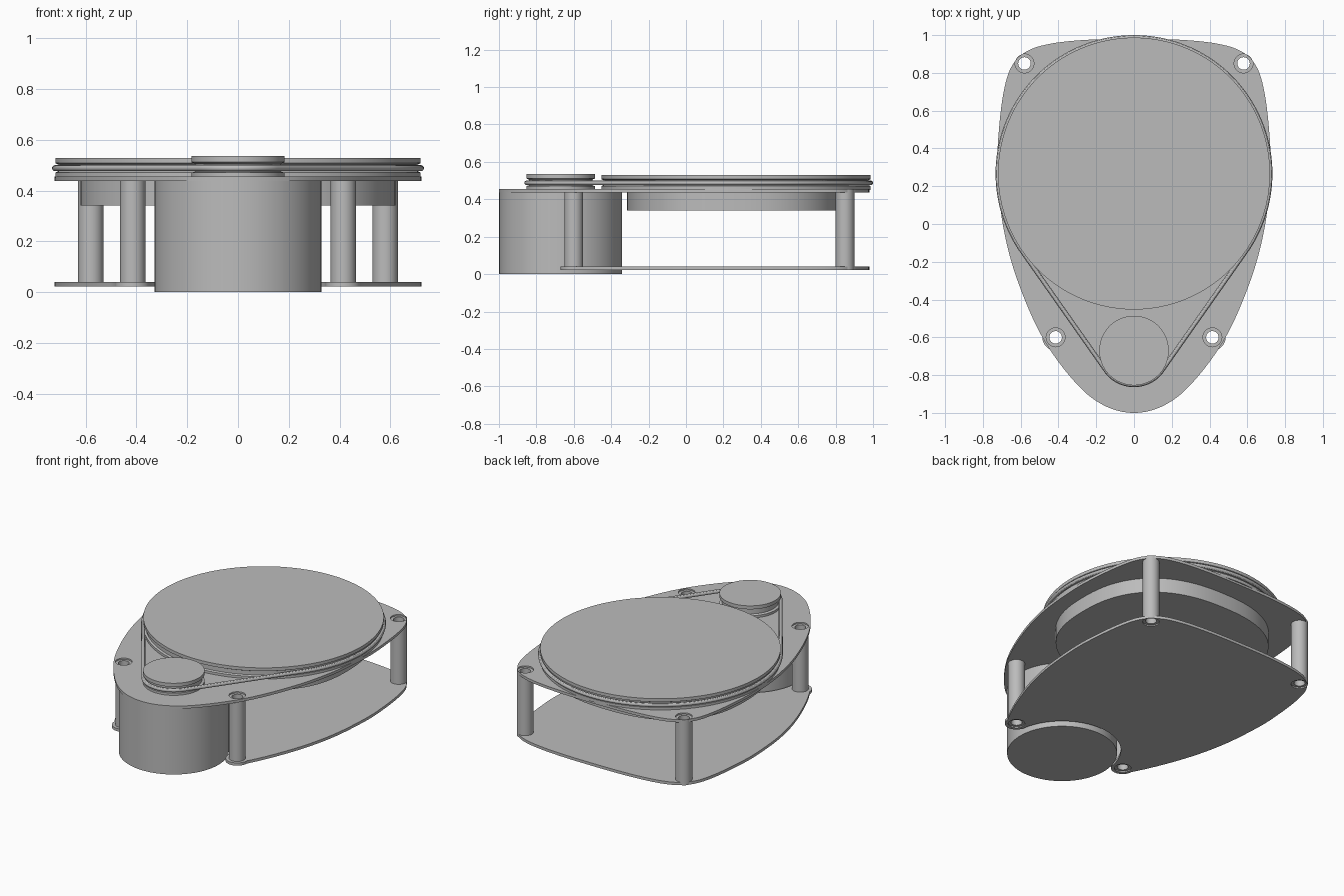
import bpy
import bmesh
from math import sin, cos, asin, atan2, hypot, pi, radians
from mathutils import Vector

if "Cube" in bpy.data.objects:
    bpy.data.objects.remove(bpy.data.objects["Cube"], do_unlink=True)

grey = bpy.data.materials.new("plain_grey")
grey.use_nodes = True
grey.diffuse_color = (0.5, 0.5, 0.5, 1)
grey.node_tree.nodes["Principled BSDF"].inputs["Base Color"].default_value = (0.5, 0.5, 0.5, 1)

PLATTER_Y, PLATTER_R = 0.267, 0.72
MOTOR_Y, PULLEY_R = -0.67, 0.184
POSTS = [(0.58, 0.85), (-0.58, 0.85), (0.415, -0.6), (-0.415, -0.6)]
POST_R, BORE_R = 0.05, 0.033
parts = []


def finish(name, bm):
    """Clean a bmesh and turn it into a named part."""
    bmesh.ops.remove_doubles(bm, verts=bm.verts, dist=0.0001)
    bmesh.ops.recalc_face_normals(bm, faces=bm.faces)
    mesh = bpy.data.meshes.new(name)
    bm.to_mesh(mesh)
    bm.free()
    mesh.materials.append(grey)
    obj = bpy.data.objects.new(name, mesh)
    bpy.context.collection.objects.link(obj)
    parts.append(obj)
    return obj


def lathe(name, profile, x, y, closed=False, steps=96):
    """Spin an (r, z) profile around a vertical axis at x, y."""
    bm = bmesh.new()
    verts = [bm.verts.new((x + r, y, z)) for r, z in profile]
    edges = [bm.edges.new(pair) for pair in zip(verts, verts[1:])]
    if closed:
        edges.append(bm.edges.new((verts[-1], verts[0])))
    bmesh.ops.spin(bm, geom=verts + edges, cent=(x, y, 0), axis=(0, 0, 1),
                   angle=2 * pi, steps=steps)
    return finish(name, bm)


def from_curve(name, loops, z, dims, extrude=0, bevel=0):
    """Make a filled flat plate or a round cord from closed loops."""
    curve = bpy.data.curves.new(name + "_path", "CURVE")
    curve.dimensions = dims
    curve.extrude, curve.bevel_depth, curve.bevel_resolution = extrude, bevel, 4
    if dims == "2D":
        curve.fill_mode = "BOTH"
    for loop in loops:
        spline = curve.splines.new("POLY")
        spline.points.add(len(loop) - 1)
        for point, (x, y) in zip(spline.points, loop):
            point.co = (x, y, 0, 1)
        spline.use_cyclic_u = True
    helper = bpy.data.objects.new(name + "_path", curve)
    bpy.context.collection.objects.link(helper)
    bpy.context.view_layer.update()
    graph = bpy.context.evaluated_depsgraph_get()
    mesh = bpy.data.meshes.new_from_object(helper.evaluated_get(graph))
    bm = bmesh.new()
    bm.from_mesh(mesh)
    bpy.data.objects.remove(helper, do_unlink=True)
    bpy.data.meshes.remove(mesh)
    obj = finish(name, bm)
    obj.location.z = z
    return obj


def arc(x, y, r, start, end, n=32):
    return [(x + r * cos(start + (end - start) * i / n),
             y + r * sin(start + (end - start) * i / n)) for i in range(n + 1)]


def smooth_path(points, n=8):
    """Catmull-Rom curve through the inner points."""
    path = []
    for a, b, c, d in zip(points, points[1:], points[2:], points[3:]):
        a, b, c, d = map(Vector, (a, b, c, d))
        for i in range(n):
            t = i / n
            p = 0.5 * (2 * b + (c - a) * t + (2 * a - 5 * b + 4 * c - d) * t * t
                       + (3 * b - a - 3 * c + d) * t ** 3)
            path.append((p.x, p.y))
    return path + [points[-2]]


def mirrored(half):
    return half + [(-x, y) for x, y in reversed(half) if x > 0.0001]


# Plate outline, +x half from front to back
half = smooth_path([(-0.16, -0.96), (0, -1), (0.16, -0.96), (0.31, -0.84), (0.485, -0.6),
                    (0.62, -0.29), (0.695, 0), (0.722, 0.3), (0.715, 0.5), (0.69, 0.7),
                    (0.65, 0.83), (0.575, 0.91), (0.45, 0.953), (0.25, 0.975),
                    (0, 0.98), (-0.25, 0.975)])
holes = [arc(x, y, POST_R, 0, 2 * pi, 32)[:-1] for x, y in POSTS]
from_curve("top_plate", [mirrored(half)[:-1] if half[0] == half[-1] else mirrored(half)] + holes,
           0.446, "2D", extrude=0.009)

# Bottom plate: rounded ears at the front posts and a recess around the motor
ear_x, ear_y = POSTS[2]
ear_r = 0.07
inner = (ear_x - ear_r, ear_y - MOTOR_Y)
recess = arc(0, MOTOR_Y, hypot(*inner), pi / 2, atan2(inner[1], inner[0]))
ear = arc(ear_x, ear_y, ear_r, -pi, 0, 24)
lower_half = recess + ear[1:] + [p for p in half if p[1] > ear_y + 0.005]
from_curve("bottom_plate", [mirrored(lower_half)] + holes, 0.031, "2D", extrude=0.009)

# Hollow posts between the plates
for (x, y), name in zip(POSTS, ("back_left_post", "back_right_post",
                                "front_left_post", "front_right_post")):
    lathe(name, [(BORE_R, 0.03), (POST_R, 0.03), (POST_R, 0.446), (BORE_R, 0.446)],
          x, y, closed=True, steps=32)

# Motor can and its grooved pulley
lathe("motor", [(0, 0), (0.329, 0), (0.329, 0.45), (0, 0.45)], 0, MOTOR_Y)
lathe("motor_pulley", [(0, 0.45), (PULLEY_R, 0.45), (PULLEY_R, 0.47), (PULLEY_R - 0.015, 0.475),
                       (PULLEY_R - 0.015, 0.505), (PULLEY_R, 0.512), (PULLEY_R, 0.535),
                       (0, 0.535)], 0, MOTOR_Y)

# Platter with a belt groove in its rim
lathe("platter", [(0, 0.45), (PLATTER_R, 0.45), (PLATTER_R, 0.471), (PLATTER_R - 0.012, 0.476),
                  (PLATTER_R - 0.012, 0.502), (PLATTER_R, 0.508), (PLATTER_R, 0.529),
                  (0, 0.529)], 0, PLATTER_Y, steps=160)

# Belt around the platter and the pulley
belt_big, belt_small = PLATTER_R + 0.001, PULLEY_R - 0.002
lean = asin((belt_big - belt_small) / (PLATTER_Y - MOTOR_Y))
belt_path = (arc(0, PLATTER_Y, belt_big, -lean, pi + lean, 120)
             + arc(0, MOTOR_Y, belt_small, pi + lean, 2 * pi - lean, 32))
from_curve("belt", [belt_path], 0.488, "3D", bevel=0.012)

# Bearing housing below the top plate: a slightly squared round
power = 2 / 2.4
housing = []
for i in range(128):
    c, s = cos(2 * pi * i / 128), sin(2 * pi * i / 128)
    housing.append((0.62 * abs(c) ** power * (1 if c > 0 else -1),
                    0.262 + 0.577 * abs(s) ** power * (1 if s > 0 else -1)))
from_curve("bearing_housing", [housing], 0.391, "2D", extrude=0.05)

# Smooth the round walls and keep the rims sharp
bpy.ops.object.select_all(action="DESELECT")
for obj in parts:
    obj.select_set(True)
bpy.context.view_layer.objects.active = parts[0]
bpy.ops.object.shade_smooth_by_angle(angle=radians(30))
